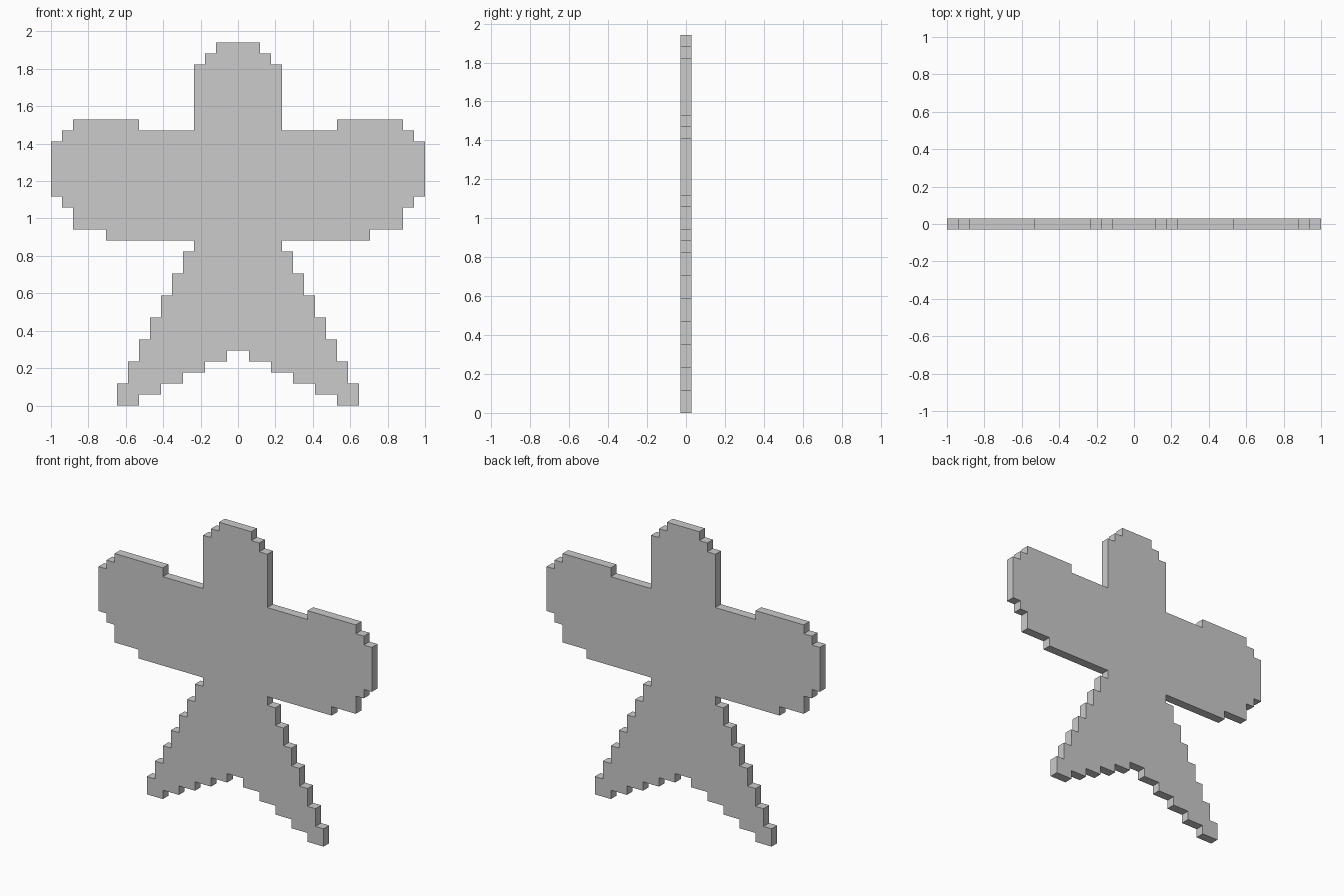
import bpy, bmesh

if "Cube" in bpy.data.objects:
    bpy.data.objects.remove(bpy.data.objects["Cube"])

U = 2 / 34  # one pixel step; the plate is 34 wide, 33 high, 1 thick


def staircase(start, moves):
    """Walk from start in alternating (dx, dz) moves, returning the corners."""
    pts = [start]
    for dx, dz in moves:
        x, z = pts[-1]
        pts.append((x + dx, z + dz))
    return pts


# right half outline, from the crotch round to the top of the head
inner_leg = [(1, 0)] + [(0, -1), (2, 0)] * 4 + [(0, -1), (2, 0)]
outer_leg = [(0, 2), (-1, 0)] * 7 + [(0, 1)]
arm = [(8, 0), (0, 1), (3, 0), (0, 2), (1, 0), (0, 1), (1, 0), (0, 5),
       (-1, 0), (0, 1), (-1, 0), (0, 1), (-6, 0), (0, -1), (-5, 0)]
head = [(0, 6), (-1, 0), (0, 1), (-1, 0), (0, 1)]
right = staircase((0, 5), inner_leg + outer_leg + arm + head)

# mirror to the left half; the crotch point lies mid-edge, so drop it
right = right[1:]
outline = right + [(-x, z) for x, z in reversed(right)]

# extrude the outline into a flat plate
bm = bmesh.new()
face = bm.faces.new([bm.verts.new((x * U, -U / 2, z * U)) for x, z in outline])
ext = bmesh.ops.extrude_face_region(bm, geom=[face], use_keep_orig=True)
new_verts = [g for g in ext["geom"] if isinstance(g, bmesh.types.BMVert)]
bmesh.ops.translate(bm, vec=(0, U, 0), verts=new_verts)
bmesh.ops.recalc_face_normals(bm, faces=bm.faces)
mesh = bpy.data.meshes.new("pixel_figure_plate")
bm.to_mesh(mesh)
bm.free()
plate = bpy.data.objects.new("pixel_figure_plate", mesh)
bpy.context.collection.objects.link(plate)
